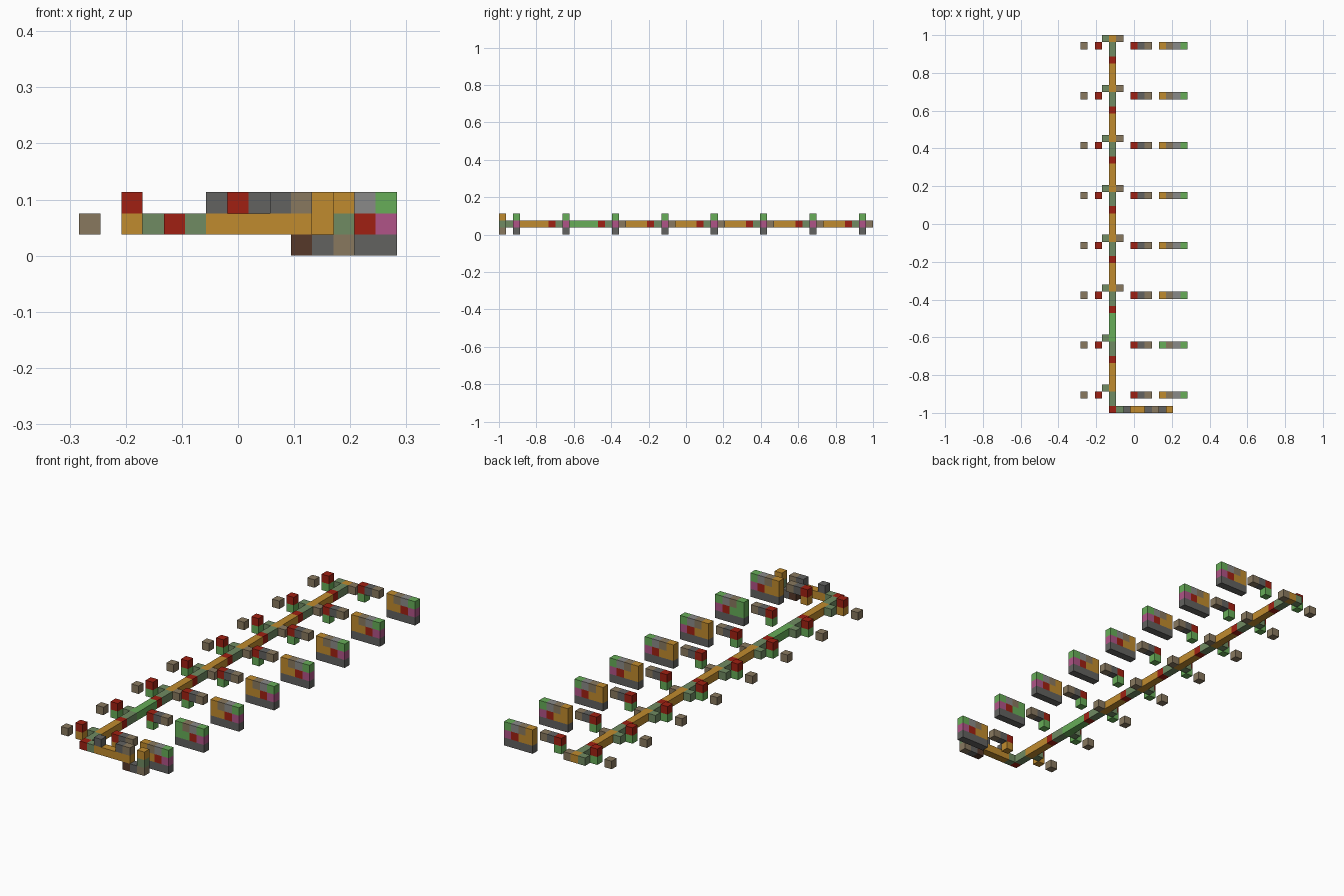
import bpy

cube = bpy.data.objects.get("Cube")
if cube:
    bpy.data.objects.remove(cube)

# Grid: 15 x 53 x 3 cells, the long side is 2 units
CELL = 2 / 53
ORIGIN = (-7.5 * CELL, -1.0, 0.0)


def linear(c):
    c /= 255
    return c / 12.92 if c <= 0.04045 else ((c + 0.055) / 1.055) ** 2.4


def material(name, r, g, b):
    m = bpy.data.materials.new(name)
    m.use_nodes = True
    color = (linear(r), linear(g), linear(b), 1)
    m.diffuse_color = color
    m.node_tree.nodes["Principled BSDF"].inputs["Base Color"].default_value = color
    return m


orange = material("orange", 192, 139, 46)
red = material("red", 160, 32, 18)
sage = material("sage", 112, 139, 98)
tan = material("tan", 137, 121, 95)
dark = material("dark_grey", 98, 98, 96)
grey = material("grey", 138, 138, 136)
green = material("green", 103, 173, 88)
pink = material("pink", 176, 84, 135)
brown = material("brown", 86, 56, 42)


def block(name, mat, cell, size=(1, 1, 1)):
    """Box whose lowest corner is at a grid cell, sized in cells."""
    lo = [o + c * CELL for o, c in zip(ORIGIN, cell)]
    hi = [a + s * CELL for a, s in zip(lo, size)]
    verts = [(x, y, z) for x in (lo[0], hi[0]) for y in (lo[1], hi[1])
             for z in (lo[2], hi[2])]
    faces = [(0, 1, 3, 2), (4, 6, 7, 5), (0, 4, 5, 1),
             (2, 3, 7, 6), (0, 2, 6, 4), (1, 5, 7, 3)]
    mesh = bpy.data.meshes.new(name)
    mesh.from_pydata(verts, [], faces)
    mesh.materials.append(mat)
    obj = bpy.data.objects.new(name, mesh)
    bpy.context.collection.objects.link(obj)
    return obj


# Repeating stations along the spine
for k in range(8):
    j = 7 * k
    main = green if k == 1 else orange
    post = orange if k == 0 else green

    # Spine segment and its side stubs
    block("spine_joint", red, (4, j, 1))
    block("spine_link", sage, (4, j + 1, 1), (1, 2, 1))
    block("spine_beam", main, (4, j + 3, 1), (1, 1 if k == 7 else 4, 1))
    block("right_stub", sage, (3, j + 3, 1))
    if k > 1:
        block("left_stub", tan, (5, j + 3, 1))

    # Loose cubes, posts and short bar
    y = j + 2
    block("outer_cube", tan, (0, y, 1))
    for x, side in ((2, "right"), (7, "left")):
        block(side + "_post", post, (x, y, 1))
        block(side + "_post_cap", red, (x, y, 2))
    block("bar_middle", dark, (8, y, 2))
    block("bar_end", tan, (9, y, 2))

    # Four by three panel
    block("panel_base", dark, (11, y, 0), (4, 1, 1))
    block("panel_column", main, (11, y, 1), (1, 1, 2))
    block("panel_inner", main, (12, y, 1))
    block("panel_centre", red, (13, y, 1))
    block("panel_side", pink, (14, y, 1))
    block("panel_top_inner", tan, (12, y, 2))
    block("panel_top", grey, (13, y, 2))
    block("panel_corner", green, (14, y, 2))

# Front arm with its hooked end
block("arm_link", sage, (5, 0, 1))
block("arm_beam", orange, (6, 0, 1), (5, 1, 1))
for x, mat in ((6, dark), (9, dark), (10, tan)):
    block("arm_top_cube", mat, (x, 0, 2))
for x, mat in ((10, brown), (11, dark), (12, tan)):
    block("hook_base", mat, (x, 0, 0))
block("hook_upright", sage, (12, 0, 1))
block("hook_tip", orange, (12, 0, 2))
